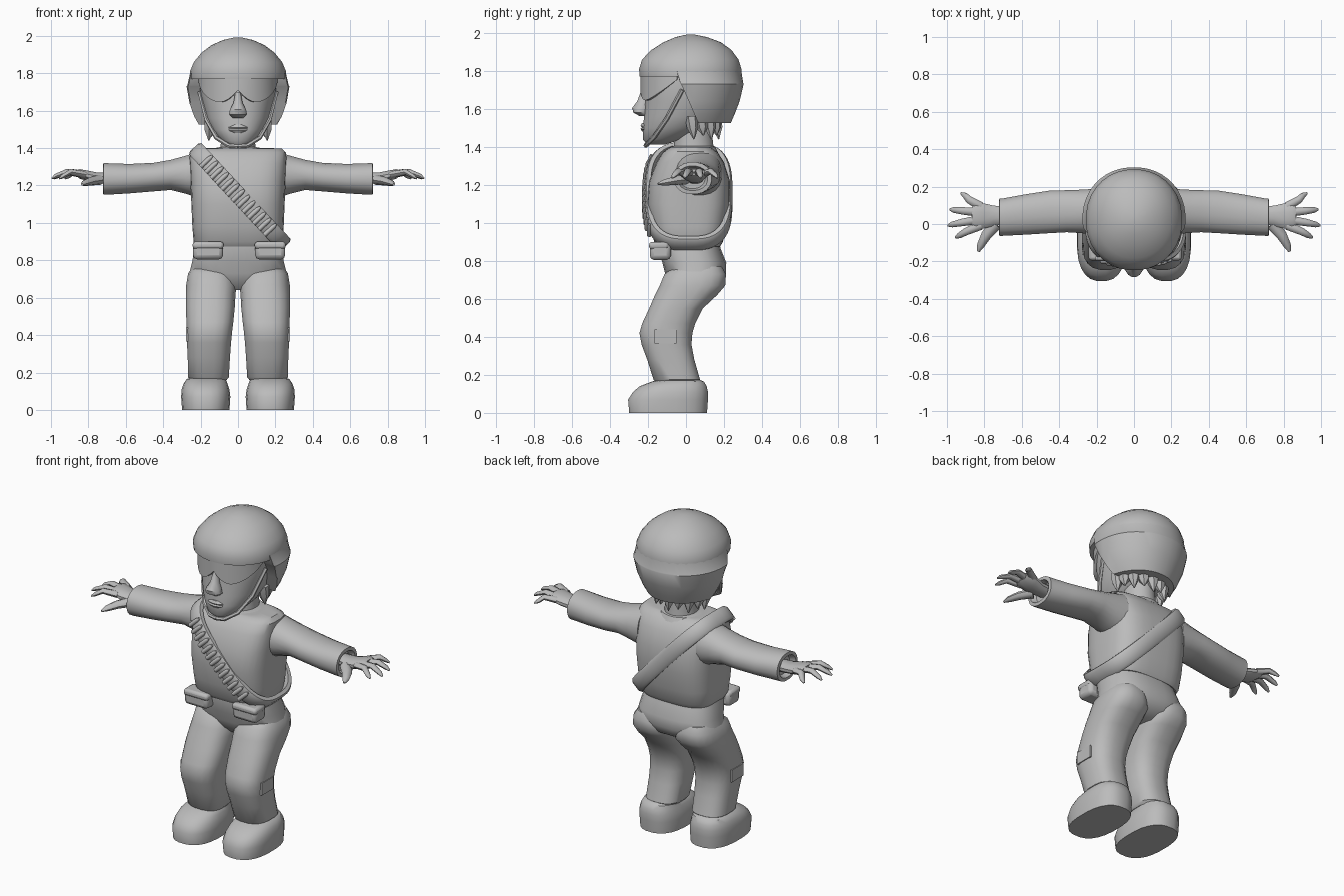
import bpy, bmesh, math
from mathutils import Vector

grey = bpy.data.materials.new("plain_grey")
grey.diffuse_color = (0.5, 0.5, 0.5, 1)


def make(name, verts, faces, angle=40):
    me = bpy.data.meshes.new(name)
    me.from_pydata([tuple(v) for v in verts], [], faces)
    bm = bmesh.new()
    bm.from_mesh(me)
    bmesh.ops.remove_doubles(bm, verts=bm.verts, dist=0.0005)
    bmesh.ops.recalc_face_normals(bm, faces=bm.faces)
    bm.to_mesh(me)
    bm.free()
    me.shade_smooth()
    me.set_sharp_from_angle(angle=math.radians(angle))
    me.materials.append(grey)
    ob = bpy.data.objects.new(name, me)
    bpy.context.collection.objects.link(ob)
    return ob


def skin(name, rings, closed=False, angle=40):
    """Join rings of points with quads; cap the ends unless closed."""
    n, m = len(rings[0]), len(rings)
    faces = [(i * n + j, i * n + (j + 1) % n, (i + 1) % m * n + (j + 1) % n, (i + 1) % m * n + j)
             for i in range(m if closed else m - 1) for j in range(n)]
    if not closed:
        faces += [tuple(range(n)), tuple(range((m - 1) * n, m * n))]
    return make(name, [p for r in rings for p in r], faces, angle)


def spow(v, e):
    return math.copysign(abs(v) ** e, v)


def oval(u0, u1, v0, v1, p=2, n=24):
    """Superellipse filling the box u0..u1, v0..v1."""
    out = []
    for k in range(n):
        t = math.tau * (k + 0.5) / n
        out.append(((u0 + u1) / 2 + (u1 - u0) / 2 * spow(math.cos(t), 2 / p),
                    (v0 + v1) / 2 + (v1 - v0) / 2 * spow(math.sin(t), 2 / p)))
    return out


def stack(name, rows, p=2, n=24, side=1, angle=40):
    """Rows are z, x0, x1, y0, y1."""
    return skin(name, [[Vector((side * x, y, z)) for x, y in oval(x0, x1, y0, y1, p, n)]
                       for z, x0, x1, y0, y1 in rows], angle=angle)


def sym(rows):
    return [(z, -h, h, y0, y1) for z, h, y0, y1 in rows]


def tube(name, pts, radii, flat=1.0, n=8, side=1):
    pts = [Vector((side * p[0], p[1], p[2])) for p in pts]
    rings = []
    for i, p in enumerate(pts):
        d = (pts[min(i + 1, len(pts) - 1)] - pts[max(i - 1, 0)]).normalized()
        a = d.cross(Vector((0, 0, 1))).normalized()
        b = a.cross(d)
        rings.append([p + radii[i] * (a * math.cos(math.tau * k / n) + b * flat * math.sin(math.tau * k / n))
                      for k in range(n)])
    return skin(name, rings, angle=50)


def box(name, x0, x1, y0, y1, z0, z1, bevel):
    v = [(x, y, z) for x in (x0, x1) for y in (y0, y1) for z in (z0, z1)]
    ob = make(name, v, [(0, 1, 3, 2), (4, 5, 7, 6), (0, 1, 5, 4), (2, 3, 7, 6), (0, 2, 6, 4), (1, 3, 7, 5)])
    if bevel:
        m = ob.modifiers.new("bevel", 'BEVEL')
        m.width, m.segments = bevel, 2
    return ob


# Head, neck, nose, lips
stack("head", sym([(1.412, .045, -.205, -.11), (1.44, .095, -.228, -.02), (1.50, .145, -.228, .10),
                   (1.56, .172, -.222, .16), (1.64, .19, -.215, .19), (1.72, .205, -.21, .2),
                   (1.80, .2, -.2, .2)]), 2.2)
stack("neck", sym([(1.36, .1, -.07, .15), (1.45, .09, -.06, .14), (1.56, .09, -.06, .14)]))
stack("nose", sym([(1.70, .014, -.235, -.19), (1.64, .026, -.258, -.19), (1.605, .045, -.285, -.19),
                   (1.58, .05, -.278, -.19), (1.562, .03, -.245, -.19)]), 2, 12)
stack("lips", sym([(1.525, .03, -.232, -.18), (1.51, .058, -.24, -.17), (1.502, .062, -.232, -.17),
                   (1.495, .055, -.24, -.17), (1.48, .03, -.231, -.18)]), 2, 16)

# Goggles: curved strip with a notch above the nose
rings = []
for k in range(25):
    t = (k / 24 - .5) * 2.9
    s = abs(t)
    low = 1.645 + .065 * (1 - s / .5) ** 2 if s < .5 else 1.645 + .11 * ((s - .5) / .95) ** 1.5
    ring = []
    for r, z in ((1, 1.785), (1, low), (.88, low), (.88, 1.785)):
        ring.append((.213 * r * math.sin(t), -.02 - .22 * r * math.cos(t), z))
    rings.append(ring)
skin("goggles", rings)

# Helmet crown and the back and ear guard
stack("helmet_crown", sym([(1.775, .225, -.215, .26), (1.77, .256, -.245, .292), (1.81, .258, -.248, .293),
                           (1.86, .237, -.232, .277), (1.91, .196, -.183, .24), (1.95, .143, -.12, .185),
                           (1.978, .08, -.055, .11), (1.99, .025, 0, .05)]), 2.1, 32)
rings = []
for z, h, back, cut in ((1.80, .257, .292, -.05), (1.735, .272, .302, -.03), (1.73, .276, .304, -.025),
                        (1.64, .26, .283, .015), (1.57, .235, .256, .045), (1.525, .21, .236, .065)):
    rings.append([(x, max(y, cut), z) for x, y in oval(-h, h, -.25, back, 2.1, 40)])
skin("helmet_guard", rings)

# Hair tufts below the helmet
for k in range(9):
    t = math.pi * k / 8
    x, y = .15 * math.cos(t), .03 + .13 * math.sin(t)
    tube("hair_tuft", [(x, y, 1.56), (x * 1.02, y + .005, 1.50), (x * 1.04, y + .012, 1.44 + .02 * (k % 2))],
         [.035, .03, .003], n=6)

# Torso, collar, hips
stack("jacket", sym([(.875, .225, -.15, .18), (.90, .238, -.168, .195), (.98, .245, -.185, .215),
                     (1.10, .25, -.205, .232), (1.22, .255, -.195, .232), (1.32, .26, -.155, .2),
                     (1.375, .258, -.12, .165), (1.398, .235, -.085, .13), (1.40, .15, -.07, .12)]), 3.2, 32)
stack("collar", sym([(1.37, .15, -.10, .17), (1.40, .125, -.085, .155), (1.405, .095, -.06, .14)]))
stack("hips", sym([(.91, .22, -.14, .17), (.86, .235, -.145, .185), (.79, .247, -.125, .213),
                   (.73, .262, -.11, .212), (.68, .2, -.09, .19), (.64, .06, -.05, .12)]), 2.6)

# Shoulder strap: closed loop in a slanted plane
U, W = Vector((.68, 0, -.73)), Vector((.73, 0, .68))


def strap_point(t, grow=0):
    return (Vector((.01, .014, 1.14)) + U * (.345 + grow) * spow(math.cos(t), .68)
            + Vector((0, 1, 0)) * (.215 + grow) * spow(math.sin(t), .68))


rings = []
for k in range(48):
    t = math.tau * (k + .5) / 48
    rings.append([strap_point(t, g) + W * w for g, w in
                  ((-.015, -.045), (.006, -.045), (.016, -.03), (.016, .03), (.006, .045), (-.015, .045))])
skin("shoulder_strap", rings, closed=True)

# Cartridges along the front of the strap
for k in range(13):
    u = -.72 + 1.38 * k / 12
    t = -math.acos(spow(u, 1 / .68))
    p = strap_point(t, .018)
    tube("cartridge", [p - W * .045, p + W * .022, p + W * .042], [.0125, .0125, .006])

# Belt pouches with flaps
for s in (-1, 1):
    c = s * .16 + (.012 if s > 0 else 0)
    box("pouch", c - .08, c + .08, -.19, -.08, .805, .895, .022)
    box("pouch_flap", c - .083, c + .083, -.194, -.09, .86, .9, .015)

for s in (-1, 1):
    # Leg, pocket and boot
    stack("trouser_leg", [(.77, .06, .24, -.06, .19), (.73, .02, .268, -.115, .212), (.67, .006, .278, -.14, .208),
                          (.62, .012, .28, -.165, .165), (.55, .016, .28, -.195, .09), (.47, .024, .277, -.232, .05),
                          (.42, .03, .276, -.246, .035), (.36, .036, .274, -.235, .03), (.28, .042, .27, -.205, .045),
                          (.175, .048, .268, -.172, .075), (.16, .06, .25, -.16, .06)], 2.6, 20, s)
    pocket = sorted((s * .24, s * .279))
    box("leg_pocket", pocket[0], pocket[1], -.165, -.05, .365, .44, 0)
    stack("boot", [(0, .045, .3, -.3, .112), (.07, .04, .305, -.306, .117), (.11, .045, .302, -.28, .117),
                   (.14, .055, .292, -.245, .11), (.165, .065, .275, -.18, .095), (.178, .09, .24, -.13, .06)],
          2.5, 24, s)
    # Sleeve
    rows = [(.2, -.06, .19, 1.13, 1.385), (.28, -.05, .185, 1.155, 1.36), (.36, -.045, .182, 1.175, 1.338),
            (.45, -.05, .18, 1.168, 1.322), (.58, -.058, .16, 1.157, 1.316), (.70, -.064, .138, 1.15, 1.32),
            (.72, -.064, .136, 1.15, 1.32), (.722, -.045, .115, 1.17, 1.3), (.69, -.03, .1, 1.18, 1.29)]
    skin("sleeve", [[(s * x, y, z) for y, z in oval(a, b, c, d, 2.2, 20)] for x, a, b, c, d in rows])
    # Hand
    rows = [(.68, .0, .095, 1.205, 1.27), (.75, -.012, .1, 1.212, 1.27), (.80, -.025, .112, 1.222, 1.28),
            (.845, -.025, .115, 1.235, 1.288), (.865, -.01, .1, 1.25, 1.283)]
    skin("palm", [[(s * x, y, z) for y, z in oval(a, b, c, d, 2.2, 12)] for x, a, b, c, d in rows])
    for y0, x1, y1 in ((.095, .925, .165), (.062, .985, .078), (.025, .995, -.008), (-.008, .955, -.072)):
        tube("finger", [(.82, y0, 1.258), ((.84 + x1) / 2, (y0 + y1) / 2, 1.272), (x1 - .02, y1 * .85 + y0 * .15, 1.25),
                        (x1, y1, 1.237)], [.024, .02, .015, .006], .8, 8, s)
    tube("thumb", [(.74, .0, 1.23), (.79, -.06, 1.222), (.82, -.115, 1.212), (.832, -.147, 1.205)],
         [.034, .028, .02, .007], .8, 8, s)
    # Chin strap
    tube("chin_strap", [(.205, -.02, 1.70), (.168, -.1, 1.55), (.115, -.165, 1.455), (.05, -.205, 1.413),
                        (0, -.212, 1.408)], [.012] * 5, 1, 6, s)
